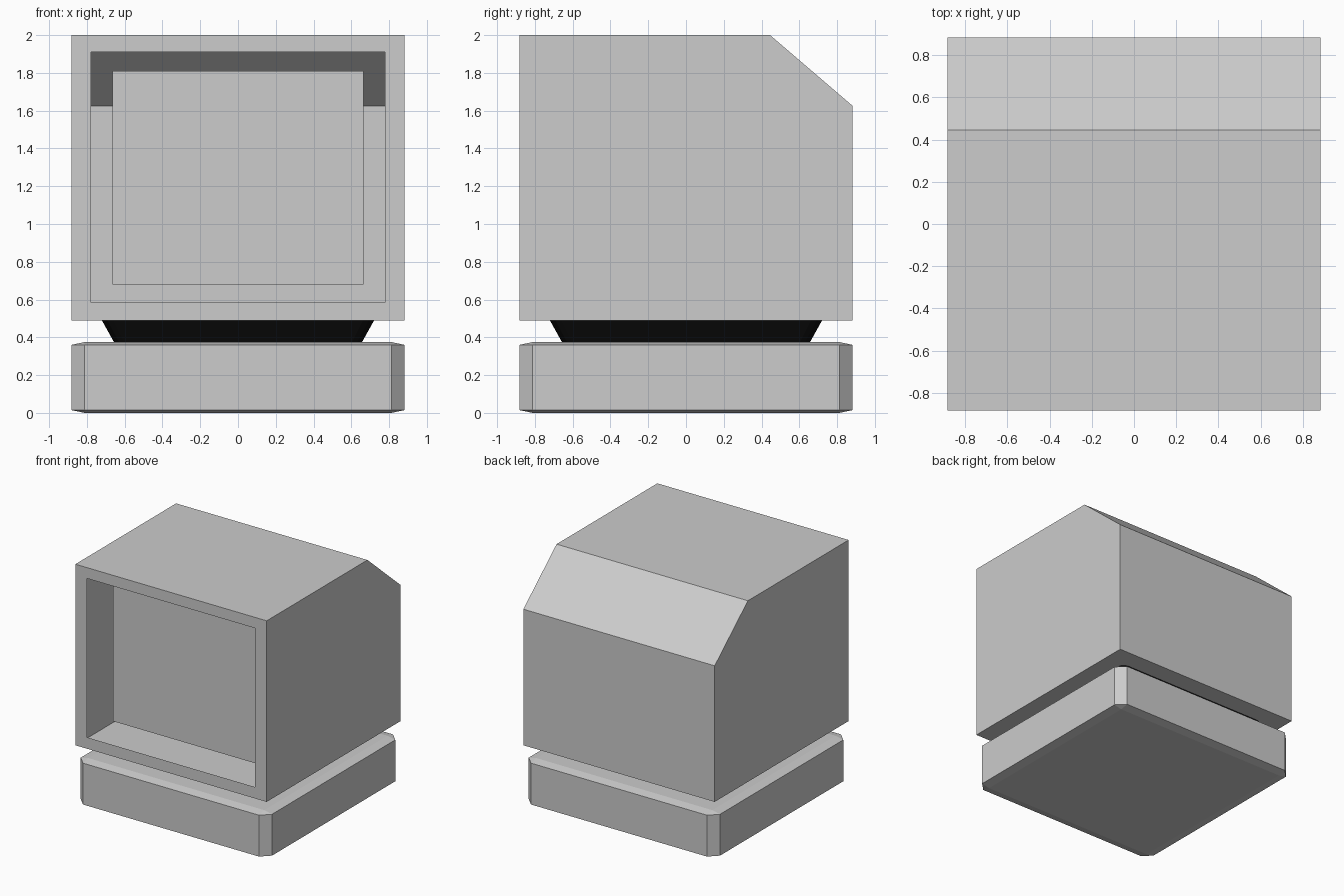
import bpy, bmesh
from mathutils import Vector

if "Cube" in bpy.data.objects:
    bpy.data.objects.remove(bpy.data.objects["Cube"])


def material(name, rgb):
    m = bpy.data.materials.new(name)
    m.diffuse_color = (*rgb, 1.0)
    m.use_nodes = True
    m.node_tree.nodes["Principled BSDF"].inputs["Base Color"].default_value = m.diffuse_color
    return m


GREY = material("light_grey", (0.604, 0.604, 0.604))
BLACK = material("black", (0.004, 0.004, 0.004))


def finish(bm, name, mat):
    mesh = bpy.data.meshes.new(name)
    bm.to_mesh(mesh)
    bm.free()
    mesh.materials.append(mat)
    obj = bpy.data.objects.new(name, mesh)
    bpy.context.collection.objects.link(obj)
    return obj


def bevelled_box(size, centre, fraction, only_upright=False, segments=1):
    """Cube bevelled before scaling, so the bevel follows the proportions."""
    bm = bmesh.new()
    bmesh.ops.create_cube(bm, size=2)
    edges = [e for e in bm.edges if not only_upright
             or abs(e.verts[0].co.z - e.verts[1].co.z) > 1]
    bmesh.ops.bevel(bm, geom=edges, offset=fraction, offset_type='OFFSET',
                    segments=segments, profile=0.5, affect='EDGES')
    bmesh.ops.scale(bm, vec=Vector(size) / 2, verts=bm.verts)
    bmesh.ops.translate(bm, vec=centre, verts=bm.verts)
    return bm


# Base: flat block with chamfered edges
finish(bevelled_box((1.765, 1.765, 0.375), (0, 0, 0.1875), 0.08), "base", GREY)

# Neck: black block that flares out upwards
bm = bevelled_box((1.44, 1.44, 0.114), (0, 0, 0.432), 0.08, True, 3)
for v in bm.verts:
    if v.co.z < 0.43:
        v.co.x *= 0.912
        v.co.y *= 0.912
finish(bm, "neck", BLACK)

# Housing: side profile swept across, with a sloped back edge
HALF = 0.8825
profile = [(-HALF, 0.49), (HALF, 0.49), (HALF, 1.625), (0.445, 2.0), (-HALF, 2.0)]
bm = bmesh.new()
side = bm.faces.new([bm.verts.new((-HALF, y, z)) for y, z in profile])
swept = bmesh.ops.extrude_face_region(bm, geom=[side], use_keep_orig=True)
bmesh.ops.translate(bm, vec=(2 * HALF, 0, 0),
                    verts=[g for g in swept["geom"] if isinstance(g, bmesh.types.BMVert)])
bmesh.ops.recalc_face_normals(bm, faces=bm.faces)

# Opening in the front leaves a thin frame around a hollow inside
front = min(bm.faces, key=lambda f: f.calc_center_median().y)
bmesh.ops.inset_region(bm, faces=[front], thickness=0.1)
for v in front.verts:
    v.co.x = 0.777 if v.co.x > 0 else -0.777
    v.co.z = 1.91 if v.co.z > 1.2 else 0.585
bmesh.ops.delete(bm, geom=[front], context='FACES_ONLY')
finish(bm, "housing", GREY)

# Screen: flat panel set back behind the opening
bm = bmesh.new()
bm.faces.new([bm.verts.new((x, -0.70, z)) for x, z in
              ((-0.664, 0.68), (0.664, 0.68), (0.664, 1.81), (-0.664, 1.81))])
finish(bm, "screen", GREY)
